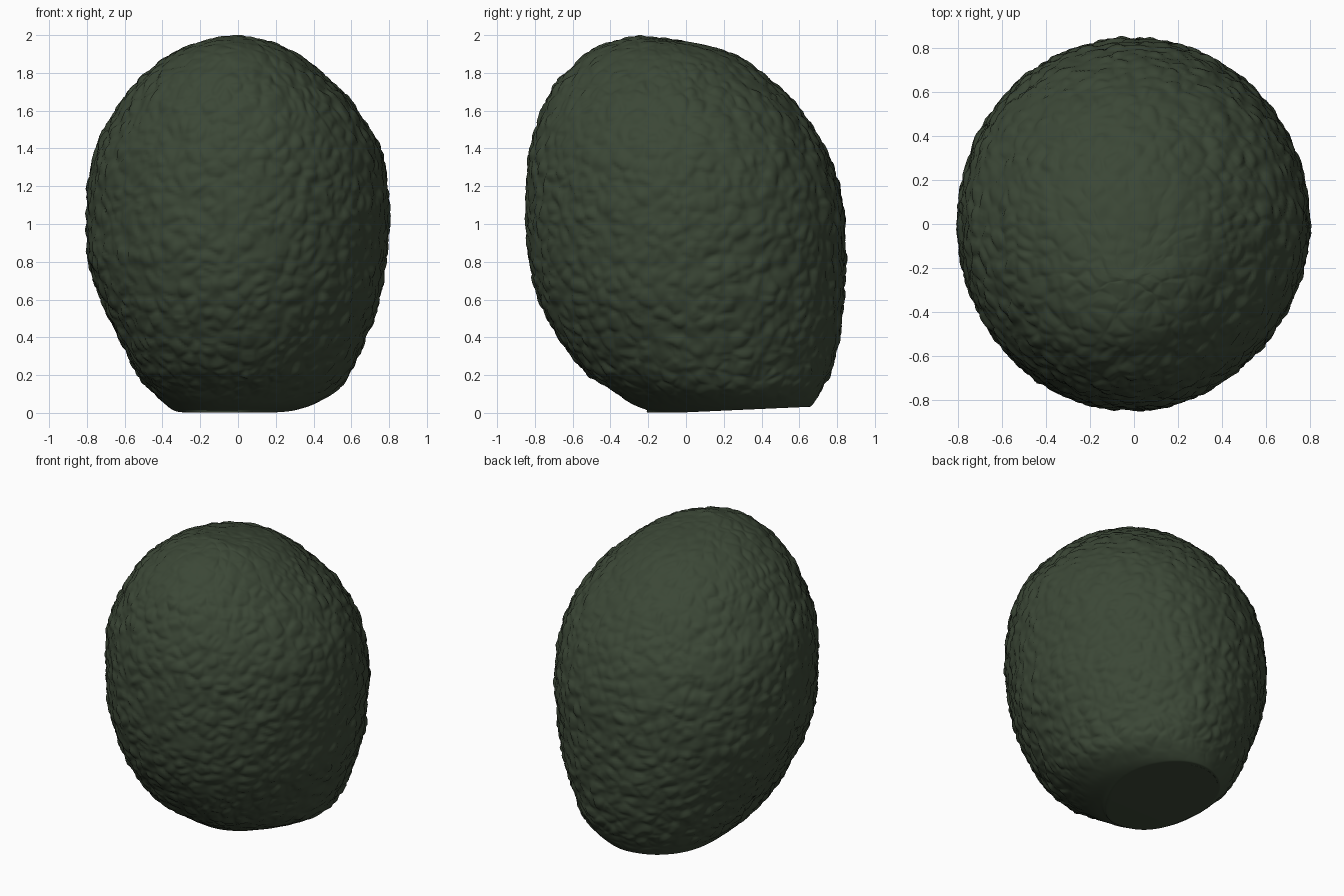
import bpy, bmesh, math
from mathutils import Vector, noise

if "Cube" in bpy.data.objects:
    bpy.data.objects.remove(bpy.data.objects["Cube"])

# Body stations: height, left x, right x, front y, back y
STATIONS = [
    (0.00, -.04, -.04, .22, .22),
    (0.00, -.29, .22, -.17, .60),
    (0.016, -.345, .31, -.21, .64),
    (0.05, -.39, .41, -.29, .675),
    (0.12, -.46, .525, -.39, .72),
    (0.22, -.54, .595, -.535, .77),
    (0.40, -.635, .68, -.675, .812),
    (0.60, -.73, .75, -.775, .835),
    (0.80, -.79, .78, -.83, .842),
    (1.00, -.80, .797, -.848, .842),
    (1.20, -.795, .792, -.845, .81),
    (1.40, -.755, .75, -.825, .735),
    (1.60, -.645, .635, -.765, .61),
    (1.74, -.55, .51, -.69, .475),
    (1.84, -.44, .40, -.60, .35),
    (1.91, -.335, .30, -.52, .23),
    (1.96, -.21, .18, -.41, .04),
    (1.985, -.12, .08, -.32, -.14),
    (1.997, -.02, -.02, -.25, -.25),
]
COLS = 340
STEP = 0.014


def catmull(a, b, c, d, t):
    return 0.5 * (2 * b + (c - a) * t + (2 * a - 5 * b + 4 * c - d) * t * t
                  + (3 * b - a - 3 * c + d) * t ** 3)


def ramp(v, lo, hi):
    t = min(1.0, max(0.0, (v - lo) / (hi - lo)))
    return t * t * (3 - 2 * t)


def smooth_rows():
    """Smoothly interpolated stations, evenly spaced along the surface."""
    n = len(STATIONS)
    rows = []
    for i in range(n - 1):
        b, c = STATIONS[i], STATIONS[i + 1]
        a, d = STATIONS[max(i - 1, 0)], STATIONS[min(i + 2, n - 1)]
        dist = math.hypot(c[0] - b[0], max(abs(c[k] - b[k]) for k in range(1, 5)))
        steps = max(3, round(dist / STEP))
        for s in range(steps):
            t = s / steps
            if i == 0:  # flat base
                rows.append([b[k] + (c[k] - b[k]) * t for k in range(5)])
            else:
                rows.append([catmull(a[k], b[k], c[k], d[k], t) for k in range(5)])
    return rows[1:]


def base_clamp(p):
    """The underside rises slightly towards the back."""
    p.z = max(p.z, 0.003 + 0.045 * max(0.0, p.y))
    return p


def lopsided(a, z):
    """Fuller at front left, flatter at front right."""
    s, c = math.sin(a), math.cos(a)
    low = 1 - ramp(z, 0.15, 0.8)
    q = (2 * s * c) ** 2
    if s < 0 and c < 0:
        return 1 + 0.06 * low * q
    if s < 0:
        return 1 - (0.025 + 0.02 * low) * q
    if c < 0:
        return 1 + 0.01 * q
    return 1 - 0.02 * low * q


def bump(p):
    """Pebbled rind, fading out on the underside and softer at the crown."""
    warp = noise.noise_vector(p * 6) * 0.035
    d = noise.voronoi((p + warp) * 12.0)[0]
    pebble = min(d[1] - d[0], 0.45) * 0.025 - 0.005
    grain = noise.noise(p * 14) * 0.010 + noise.noise(p * 6) * 0.006
    top = 1.0 - 0.45 * ramp(p.z, 1.7, 1.95)
    return (pebble + grain) * ramp(p.z, 0.02, 0.2) * top


# Fruit body: lofted oval rings
bm = bmesh.new()
rings = []
for z, xl, xr, yf, yb in smooth_rows():
    cx, cy, rx, ry = (xl + xr) / 2, (yf + yb) / 2, (xr - xl) / 2, (yb - yf) / 2
    ring = []
    for j in range(COLS):
        a = 2 * math.pi * j / COLS
        f = lopsided(a, z)
        p = Vector((cx + rx * f * math.cos(a), cy + ry * f * math.sin(a), z))
        ring.append(bm.verts.new(base_clamp(p)))
    rings.append(ring)
for r0, r1 in zip(rings, rings[1:]):
    for j in range(COLS):
        k = (j + 1) % COLS
        bm.faces.new((r0[j], r0[k], r1[k], r1[j]))
for row, ring, flip in ((STATIONS[0], rings[0], True), (STATIONS[-1], rings[-1], False)):
    pole = bm.verts.new(base_clamp(Vector((row[1], row[3], row[0]))))
    for j in range(COLS):
        k = (j + 1) % COLS
        bm.faces.new((pole, ring[k], ring[j]) if flip else (pole, ring[j], ring[k]))

# Bumpy rind
bm.normal_update()
moves = [(v, v.normal * bump(v.co)) for v in bm.verts]
for v, m in moves:
    v.co += m
for f in bm.faces:
    f.smooth = True

mesh = bpy.data.meshes.new("fruit_body")
bm.to_mesh(mesh)
bm.free()
body = bpy.data.objects.new("fruit_body", mesh)
bpy.context.collection.objects.link(body)

mat = bpy.data.materials.new("dark green rind")
mat.diffuse_color = (0.044, 0.063, 0.037, 1.0)
mat.use_nodes = True
mat.node_tree.nodes["Principled BSDF"].inputs["Base Color"].default_value = mat.diffuse_color
mesh.materials.append(mat)
